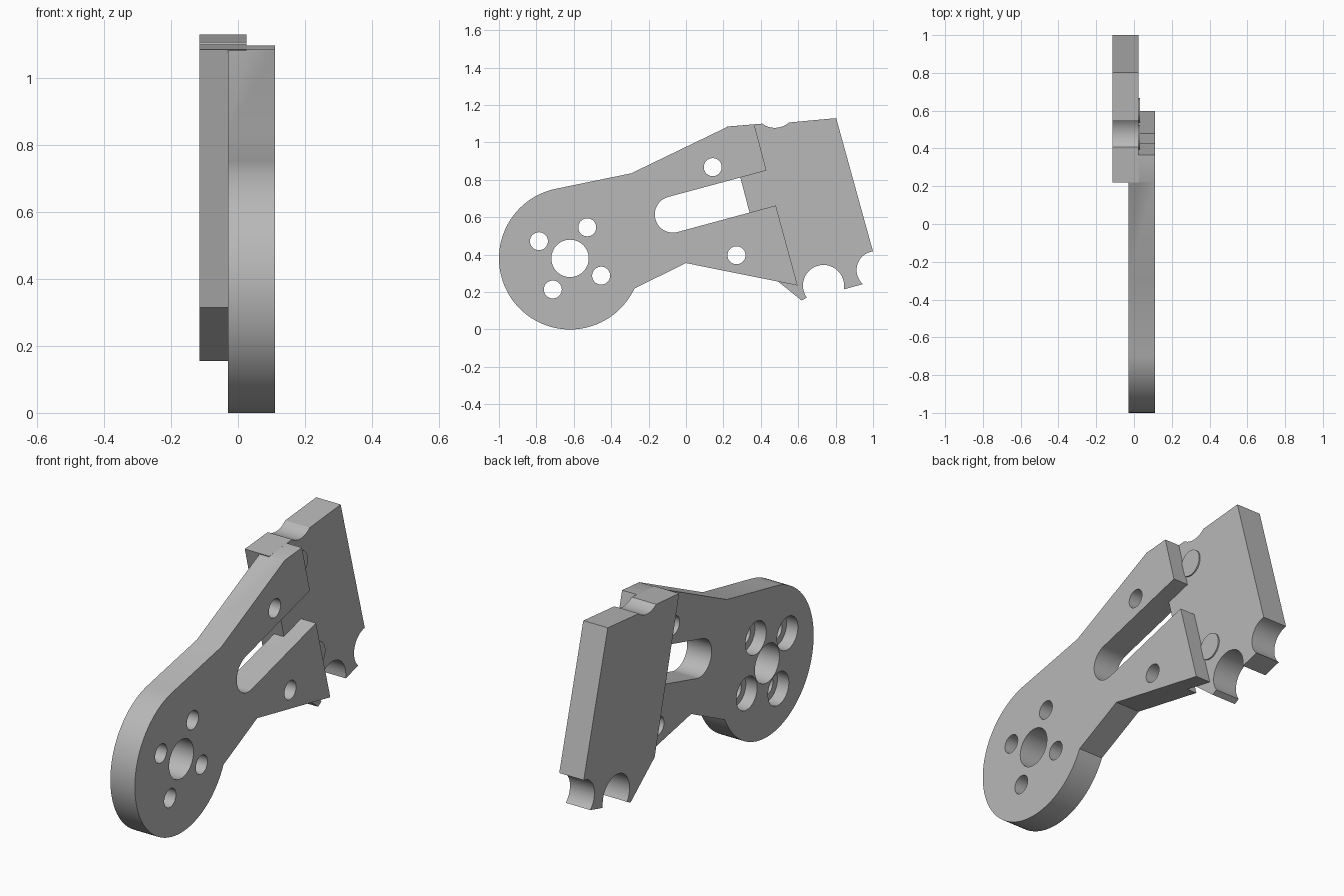
import bpy, bmesh
from math import sin, cos, radians

cube = bpy.data.objects.get("Cube")
if cube:
    bpy.data.objects.remove(cube, do_unlink=True)

grey = bpy.data.materials.new("machined_grey")
grey.use_nodes = True
grey.diffuse_color = (0.48, 0.48, 0.48, 1)
grey.node_tree.nodes["Principled BSDF"].inputs["Base Color"].default_value = (0.48, 0.48, 0.48, 1)


def arc(cy, cz, r, a0, a1, steps=24):
    """Points on an arc in the side plane, angles in degrees."""
    angles = [radians(a0 + (a1 - a0) * i / steps) for i in range(steps + 1)]
    return [(cy + r * cos(a), cz + r * sin(a)) for a in angles]


def slab(name, outline, x0, x1):
    """Extrude a side outline (y, z) from x0 to x1."""
    bm = bmesh.new()
    face = bm.faces.new([bm.verts.new((x0, y, z)) for y, z in outline])
    new = bmesh.ops.extrude_face_region(bm, geom=[face])["geom"]
    verts = [v for v in new if isinstance(v, bmesh.types.BMVert)]
    bmesh.ops.translate(bm, verts=verts, vec=(x1 - x0, 0, 0))
    bmesh.ops.recalc_face_normals(bm, faces=bm.faces)
    mesh = bpy.data.meshes.new(name)
    bm.to_mesh(mesh)
    bm.free()
    mesh.materials.append(grey)
    obj = bpy.data.objects.new(name, mesh)
    bpy.context.collection.objects.link(obj)
    return obj


def disc(name, cy, cz, r, x0, x1):
    return slab(name, arc(cy, cz, r, 0, 352.5, 47), x0, x1)


def activate(obj):
    bpy.ops.object.select_all(action="DESELECT")
    obj.select_set(True)
    bpy.context.view_layer.objects.active = obj


def cut(obj, cutter):
    activate(obj)
    cutter.hide_render = True
    mod = obj.modifiers.new("cut", "BOOLEAN")
    mod.operation, mod.solver, mod.object = "DIFFERENCE", "EXACT", cutter
    bpy.ops.object.modifier_apply(modifier=mod.name)
    bpy.data.objects.remove(cutter, do_unlink=True)


ARM_BACK, ARM_FRONT = -0.03, 0.11
PLATE_BACK, PLATE_FRONT = -0.115, 0.025
HUB = (-0.62, 0.38)

# Forked arm with round hub and open slot
arm_outline = (
    arc(*HUB, 0.38, 335, 101.5, 72)
    + [(-0.293, 0.835), (0.225, 1.085), (0.365, 1.097), (0.43, 0.85)]
    + arc(-0.07, 0.615, 0.097, 105, 285)
    + [(0.48, 0.663), (0.597, 0.235), (0.0, 0.355)]
)
arm = slab("forked_arm", arm_outline, ARM_BACK, ARM_FRONT)

# Lap recess where the plate sits against the prongs
cut(arm, slab("lap_cutter", [(0.188, 1.2), (0.448, 0.2), (0.9, 0.1), (0.9, 1.2)], -0.2, PLATE_FRONT))

# Hub bore, counterbored bolt holes and prong holes
cut(arm, disc("bore_cutter", *HUB, 0.1, -0.2, 0.2))
for angle in (61, 151, 241, 331):
    y = HUB[0] + 0.19 * cos(radians(angle))
    z = HUB[1] + 0.19 * sin(radians(angle))
    cut(arm, disc("bolt_cutter", y, z, 0.048, -0.2, 0.2))
    cut(arm, disc("counterbore_cutter", y, z, 0.085, -0.2, 0.035))
for y, z in ((0.143, 0.868), (0.27, 0.397)):
    cut(arm, disc("prong_cutter", y, z, 0.048, -0.2, 0.2))

# End plate with a shallow top dip and two round bites in the lower edge
plate_outline = (
    [(0.22, 1.085)]
    + arc(0.475, 1.19, 0.112, 233, 312, 12)
    + [(0.803, 1.13)]
    + arc(1.012, 0.318, 0.1, 97, 229)
    + [(0.845, 0.215)]
    + arc(0.735, 0.235, 0.11, 0, 216)
    + [(0.618, 0.155), (0.42, 0.315)]
)
plate = slab("end_plate", plate_outline, PLATE_BACK, PLATE_FRONT)

# Thin raised pads on the plate face
pads = [disc("pad_" + side, y, z, 0.068, PLATE_FRONT - 0.001, PLATE_FRONT + 0.007)
        for side, y, z in (("upper", 0.457, 0.955), ("lower", 0.6, 0.43))]

for part in [arm, plate] + pads:
    activate(part)
    bpy.ops.object.shade_smooth_by_angle(angle=radians(25))
